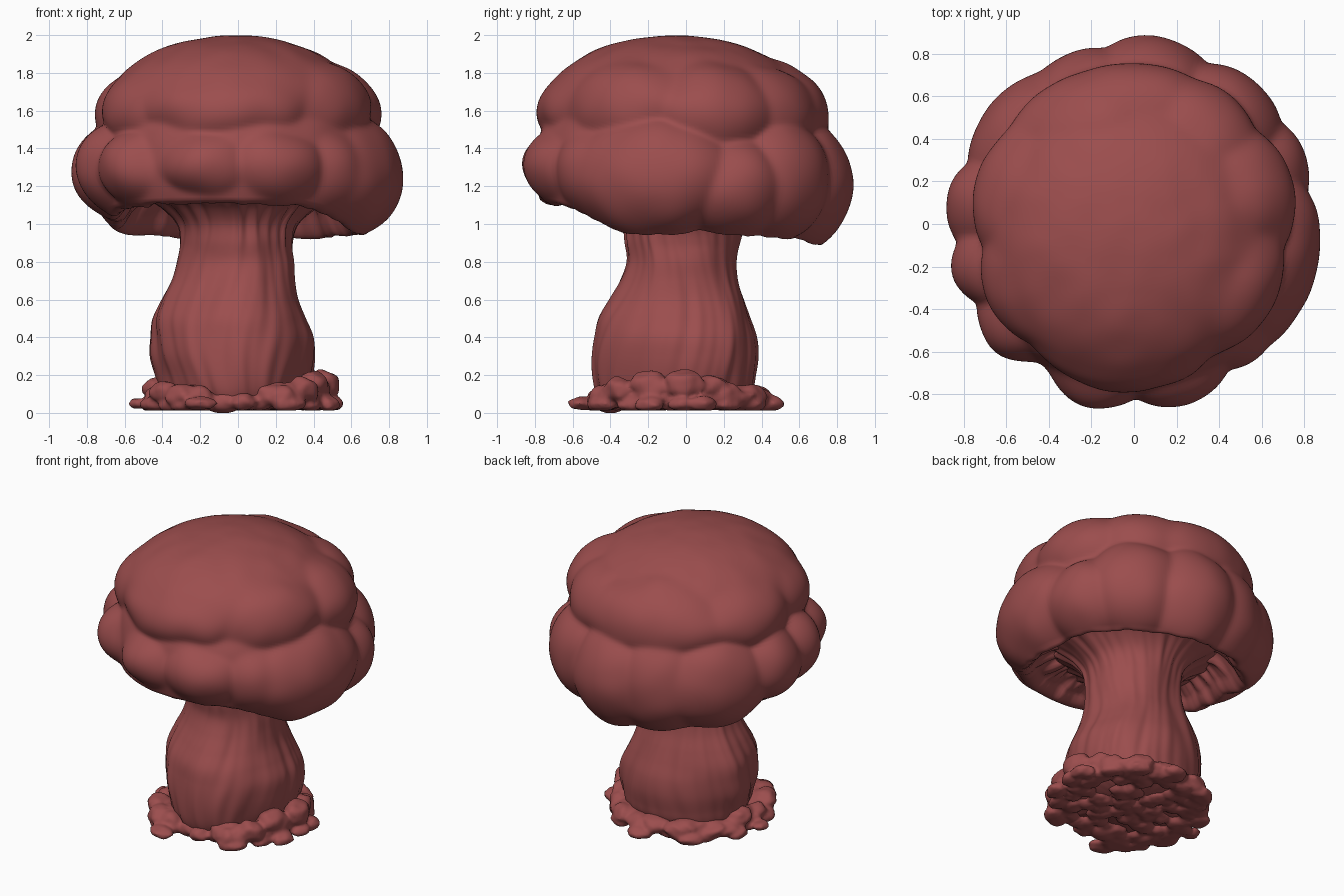
import bpy, bmesh, math, random
from mathutils import Vector, noise

if "Cube" in bpy.data.objects:
    bpy.data.objects.remove(bpy.data.objects["Cube"])

random.seed(4)
red = bpy.data.materials.new("dusty red")
red.diffuse_color = (0.33, 0.075, 0.075, 1)
red.use_nodes = True
red.node_tree.nodes["Principled BSDF"].inputs["Base Color"].default_value = red.diffuse_color


def add_object(name, bm):
    bmesh.ops.recalc_face_normals(bm, faces=bm.faces)
    for f in bm.faces:
        f.smooth = True
    me = bpy.data.meshes.new(name)
    bm.to_mesh(me)
    bm.free()
    me.materials.append(red)
    ob = bpy.data.objects.new(name, me)
    bpy.context.collection.objects.link(ob)
    return ob


def skin(name, rings):
    """Join closed rings of points into one capped tube."""
    bm = bmesh.new()
    rows = [[bm.verts.new(p) for p in ring] for ring in rings]
    n = len(rows[0])
    for a, b in zip(rows, rows[1:]):
        for i in range(n):
            j = (i + 1) % n
            bm.faces.new((a[i], a[j], b[j], b[i]))
    for row in (rows[0], rows[-1]):
        c = bm.verts.new(sum((v.co for v in row), Vector()) / n)
        for i in range(n):
            bm.faces.new((row[i], row[(i + 1) % n], c))
    return add_object(name, bm)


def lookup(table, x):
    """Smooth curve through rows of (x, values...)."""
    k = 0
    while k < len(table) - 2 and x > table[k + 1][0]:
        k += 1
    rows = [table[min(max(j, 0), len(table) - 1)] for j in (k - 1, k, k + 1, k + 2)]
    h = rows[2][0] - rows[1][0]
    t = min(max((x - rows[1][0]) / h, 0), 1)
    out = []
    for j in range(1, len(table[0])):
        a, b, c, d = [r[j] for r in rows]
        m1 = (c - a) / (rows[2][0] - rows[0][0]) * h
        m2 = (d - b) / (rows[3][0] - rows[1][0]) * h
        out.append((2*t**3 - 3*t*t + 1) * b + (t**3 - 2*t*t + t) * m1
                   + (3*t*t - 2*t**3) * c + (t**3 - t*t) * m2)
    return out


# ---- cap: swollen dome of lobes, cast outward from one centre
CENTRE = Vector((0, -0.02, 1.3))
# angle, reach, height, half width, half height
LOBES = [
    (-18, .89, 1.25, .46, .33), (24, .87, 1.20, .32, .29), (50, .88, 1.24, .34, .35),
    (83, .89, 1.21, .34, .36), (111, .86, 1.22, .34, .38), (140, .88, 1.23, .40, .34),
    (173, .89, 1.28, .28, .28), (196, .89, 1.30, .25, .26), (220, .89, 1.30, .27, .23),
    (-104, .89, 1.32, .29, .22), (-73, .885, 1.30, .32, .23), (-46, .86, 1.28, .26, .27),
    (-98, .79, 1.60, .46, .23), (-35, .765, 1.60, .40, .27), (15, .77, 1.58, .38, .27),
    (55, .755, 1.57, .36, .27), (105, .76, 1.56, .50, .30), (163, .77, 1.57, .40, .26),
    (212, .78, 1.59, .36, .25),
]
LOCAL = [(Vector((0, -.03, 1.3)), 1, 0, Vector((.755, .775, .62))),
         (Vector((-.02, -.06, 1.62)), 1, 0, Vector((.67, .69, .38)))]
for ang, reach, h, w, hh in LOBES:
    ca, sa = math.cos(math.radians(ang)), math.sin(math.radians(ang))
    dep = .32
    LOCAL.append((Vector(((reach - dep) * ca, (reach - dep) * sa, h)), ca, sa, Vector((dep, w, hh))))


def cast(d):
    """Softened farthest exit distance of a ray through all lobes."""
    hits = []
    for c, ca, sa, r in LOCAL:
        o = CENTRE - c
        ox, oy, oz = (o.x*ca + o.y*sa) / r.x, (o.y*ca - o.x*sa) / r.y, o.z / r.z
        dx, dy, dz = (d.x*ca + d.y*sa) / r.x, (d.y*ca - d.x*sa) / r.y, d.z / r.z
        qa = dx*dx + dy*dy + dz*dz
        qb = ox*dx + oy*dy + oz*dz
        disc = qb*qb - qa * (ox*ox + oy*oy + oz*oz - 1)
        if disc > 0:
            hits.append((-qb + math.sqrt(disc)) / qa)
    m = max(hits)
    return m + math.log(sum(math.exp(110 * (h - m)) for h in hits)) / 110 - .002


N, OUT, UNDER = 240, 84, 36
# rim height around the cap: lowest at the back and right
RIM = [(-180, 1.04), (-140, 1.12), (-90, 1.14), (-55, 1.11), (-25, .97), (20, .95),
       (80, .925), (130, .97), (180, 1.04)]
rings = [[] for _ in range(OUT + UNDER)]
for i in range(N):
    th = -math.pi + 2 * math.pi * i / N
    ct, st = math.cos(th), math.sin(th)
    low = math.atan2(lookup(RIM, math.degrees(th))[0] - CENTRE.z, .70)
    for k in range(OUT):
        phi = math.radians(89) + (low - math.radians(89)) * k / (OUT - 1)
        d = Vector((ct * math.cos(phi), st * math.cos(phi), math.sin(phi)))
        warp = Vector((noise.noise(d * 3), noise.noise(d * 3 + Vector((7, 0, 0))), noise.noise(d * 3 + Vector((0, 9, 0)))))
        p = CENTRE + d * (cast((d + warp * .04).normalized()) + .005 * noise.noise(d * 5))
        rings[k].append(p)
    # hollow underside with irregular folds running to the stem
    end = Vector((.27 * ct, .27 * st, 1.17))
    for k in range(UNDER):
        s = (k + 1) / UNDER
        q = p.lerp(end, s)
        lift = min(1, s * 2.0)
        lift = lift * lift * (3 - 2 * lift)
        q.z = p.z + (max(1.17, p.z + .06) - p.z) * lift - .028 * math.sin(math.pi * min(1, s * 4))
        fold = noise.noise(Vector((ct * 8, st * 8, s * 2))) + .4 * noise.noise(Vector((ct * 18, st * 18, s * 3)))
        q.z += .05 * fold * math.sin(math.pi * s)
        rings[OUT + k].append(q)
skin("mushroom_cap", rings)

# ---- stem: height, left, right, front, back extents
STEM = [(.05, .37, .32, .45, .30), (.12, .41, .36, .475, .35),
        (.2, .43, .39, .485, .365), (.3, .455, .405, .485, .375), (.4, .455, .40, .475, .365),
        (.5, .45, .355, .455, .335), (.6, .41, .315, .40, .305), (.7, .36, .30, .345, .275),
        (.8, .33, .30, .31, .265), (.9, .31, .295, .32, .28), (1.0, .32, .32, .33, .31),
        (1.08, .39, .40, .38, .37), (1.14, .48, .49, .46, .46), (1.18, .54, .54, .52, .54)]
rings = []
for k in range(100):
    z = .05 + 1.13 * k / 99
    l, r, f, b = lookup(STEM, z)
    ring = []
    for i in range(180):
        th = 2 * math.pi * i / 180
        ct, st = math.cos(th), math.sin(th)
        # ribs meander with height and fan into the gills at the top
        t2 = th + .12 * math.sin(z * 5 + 2 * math.cos(th))
        c2, s2 = math.cos(t2), math.sin(t2)
        rib = noise.noise(Vector((c2 * 2.6, s2 * 2.6, z * 2.2)))
        fine = noise.noise(Vector((c2 * 7, s2 * 7, z * 2 + 5)))
        top = max(0, (z - .85) / .33)
        g = 1 + .05 * rib + (.025 + .09 * top) * fine
        # blend the two half extents softly around the quarter points
        u, v = .5 + .5 * ct, .5 + .5 * st
        ring.append(Vector(((l + (r - l) * u) * ct * g, (f + (b - f) * v) * st * g, z)))
    rings.append(ring)
skin("stem", rings)

# ---- clumped soil around the foot
bm = bmesh.new()


def clod(deg, rad, z, s, sz, stretch=1.0):
    """Lumpy pebble, flat on its base, stretched along the ring."""
    a = math.radians(deg)
    ca, sa = math.cos(a), math.sin(a)
    off = Vector((deg, rad * 10, 0))
    for v in bmesh.ops.create_icosphere(bm, subdivisions=3, radius=1)["verts"]:
        q = v.co * (1 + .25 * noise.noise(v.co * 1.5 + off))
        x, y = q.x * s, q.y * s * stretch
        v.co = Vector((rad * ca + x * ca - y * sa, -.05 + rad * sa + x * sa + y * ca,
                       max(.012, z + q.z * sz)))


for k in range(22):
    deg = k * 360 / 22 + random.uniform(-6, 6)
    if 245 < deg < 290:
        clod(deg, .37, .06, .07, .05, 1.3)
        continue
    clod(deg, random.uniform(.40, .44), random.uniform(.07, .10), random.uniform(.075, .10),
         random.uniform(.05, .075), random.uniform(1, 1.5))
    clod(deg + random.uniform(-8, 8), random.uniform(.45, .51), .045,
         random.uniform(.04, .07), random.uniform(.03, .055), random.uniform(.9, 1.5))
# angle, radius, height, size, half height of the larger clods
for c in [(5, .46, .15, .08, .08), (-20, .42, .14, .09, .08), (25, .42, .13, .08, .07),
          (-42, .46, .12, .07, .07), (170, .44, .13, .07, .06), (215, .47, .11, .075, .06),
          (232, .48, .09, .08, .06), (182, .53, .05, .05, .03), (15, .52, .05, .055, .04),
          (248, .54, .05, .07, .035), (85, .51, .05, .06, .04), (60, .46, .09, .07, .06),
          (115, .45, .09, .07, .06), (-58, .46, .08, .07, .06)]:
    clod(*c, 1.3)
# pitted underside, with its lowest lump at the front
for i in range(75):
    clod(random.uniform(0, 360), .42 * math.sqrt(random.random()), .058, .065, .045)
for v in bmesh.ops.create_icosphere(bm, subdivisions=3, radius=1)["verts"]:
    v.co = Vector((-.08 + v.co.x * .10, -.40 + v.co.y * .08, .045 + v.co.z * .048))
soil = add_object("soil_clumps", bm)
m = soil.modifiers.new("fuse", 'REMESH')
m.mode = 'VOXEL'
m.voxel_size = .012
m.use_smooth_shade = True
m = soil.modifiers.new("soften", 'SMOOTH')
m.factor = .5
m.iterations = 4
